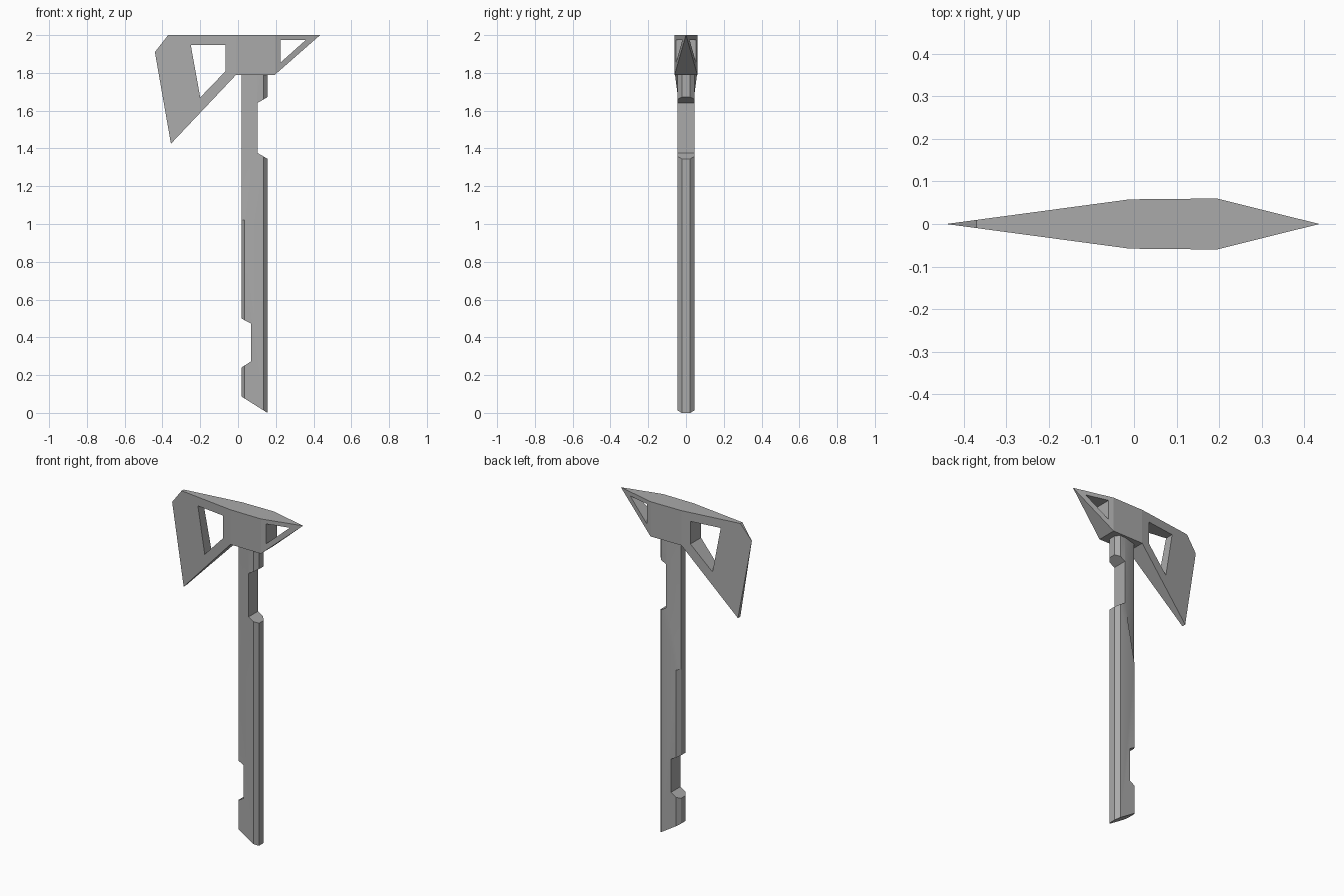
import bpy
import bmesh
from mathutils import Vector

if "Cube" in bpy.data.objects:
    bpy.data.objects.remove(bpy.data.objects["Cube"])

steel = bpy.data.materials.new("grey steel")
steel.use_nodes = True
steel.diffuse_color = (0.4, 0.4, 0.4, 1)
steel.node_tree.nodes["Principled BSDF"].inputs["Base Color"].default_value = (0.4, 0.4, 0.4, 1)


def make_object(name, bm):
    bmesh.ops.recalc_face_normals(bm, faces=bm.faces)
    mesh = bpy.data.meshes.new(name)
    bm.to_mesh(mesh)
    bm.free()
    mesh.materials.append(steel)
    obj = bpy.data.objects.new(name, mesh)
    bpy.context.collection.objects.link(obj)
    return obj


def loft(name, rings):
    """Skin closed rings of equal length and cap both ends."""
    bm = bmesh.new()
    loops = [[bm.verts.new(p) for p in ring] for ring in rings]
    n = len(loops[0])
    for a, b in zip(loops, loops[1:]):
        for i in range(n):
            j = (i + 1) % n
            bm.faces.new((a[i], a[j], b[j], b[i]))
    bm.faces.new(loops[0])
    bm.faces.new(loops[-1])
    return make_object(name, bm)


def side_prism(name, outline, half=0.2):
    """Extrude an (x, z) outline through the thickness."""
    return loft(name, [[Vector((x, y, z)) for x, z in outline] for y in (-half, half)])


def cut(target, tool, operation="DIFFERENCE"):
    mod = target.modifiers.new("cut", "BOOLEAN")
    mod.operation = operation
    mod.solver = "EXACT"
    mod.object = tool
    bpy.context.view_layer.objects.active = target
    bpy.ops.object.modifier_apply(modifier=mod.name)
    bpy.data.objects.remove(tool)


# Axe head: side outline trimmed to a double wedge seen from above
head = side_prism("axe_head", [(-0.44, 1.91), (-0.37, 2), (0.435, 2),
                               (0.195, 1.79), (-0.01, 1.79), (-0.355, 1.425)])
half_plan = [(-0.01, 0.058), (0.195, 0.06)]
plan = [(-0.442, 0)] + half_plan + [(0.436, 0)] + [(x, -y) for x, y in reversed(half_plan)]
wedge = loft("wedge", [[(x, y, z) for x, y in plan] for z in (1.2, 2.2)])
cut(head, wedge, "INTERSECT")

# Windows through the blade and the spike
cut(head, side_prism("blade_window", [(-0.25, 1.947), (-0.065, 1.947),
                                      (-0.065, 1.81), (-0.2, 1.67)]))
cut(head, side_prism("spike_window", [(0.225, 1.975), (0.36, 1.975), (0.225, 1.855)]))


# Handle: chamfered bar whose rear chamfer widens towards the head
def handle_ring(z, chamfer_x):
    half = [(0.018, 0.022), (chamfer_x, 0.045), (0.135, 0.045), (0.156, 0.022)]
    return [(x, y, z) for x, y in half] + [(x, -y, z) for x, y in reversed(half)]


handle = loft("handle", [handle_ring(-0.1, 0.034), handle_ring(1.02, 0.034),
                         handle_ring(1.37, 0.1), handle_ring(1.85, 0.1)])

# Grip notches and slanted foot
cut(handle, side_prism("upper_notch", [(0.2, 1.698), (0.102, 1.64), (0.102, 1.377), (0.2, 1.319)]))
cut(handle, side_prism("lower_notch", [(-0.032, 0.527), (0.068, 0.473), (0.068, 0.272), (-0.032, 0.208)]))
cut(handle, side_prism("foot_slant", [(-0.082, 0.15), (0.256, -0.063), (0.256, -0.3), (-0.082, -0.3)]))

bpy.ops.object.select_all(action="DESELECT")
handle.select_set(True)
bpy.context.view_layer.objects.active = handle
bpy.ops.object.shade_smooth_by_angle()
